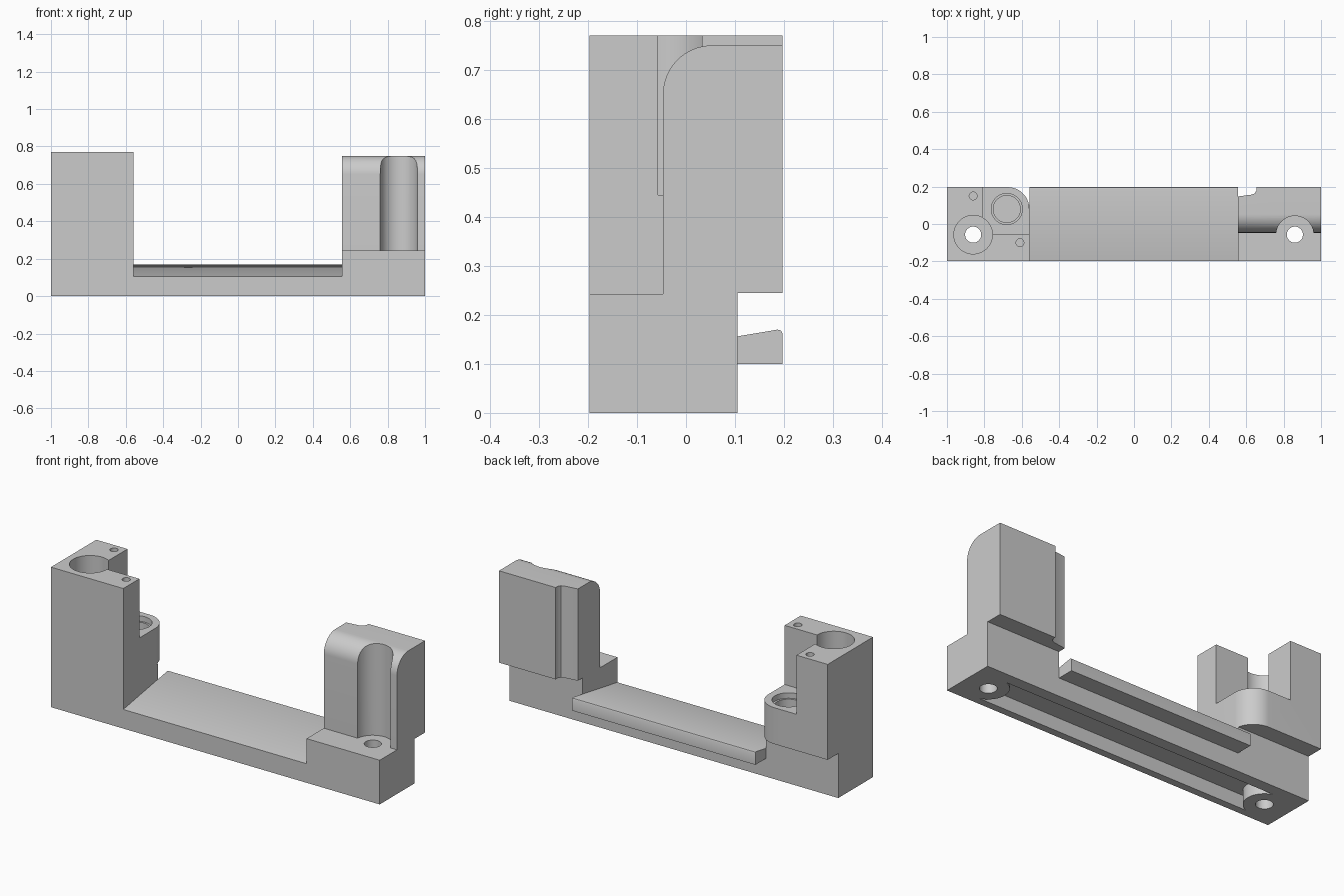
import bpy, bmesh
from math import sin, cos, radians
from mathutils import Vector

if "Cube" in bpy.data.objects:
    bpy.data.objects.remove(bpy.data.objects["Cube"])


def arc(cx, cy, r, a0, a1, n=16):
    """Points on an arc, angles in degrees."""
    return [(cx + r * cos(radians(a0 + (a1 - a0) * i / n)),
             cy + r * sin(radians(a0 + (a1 - a0) * i / n))) for i in range(n + 1)]


def prism(name, outline, lo, hi, axis='Z'):
    """Extrude an outline along Z (outline in x,y) or along X (outline in y,z)."""
    bm = bmesh.new()
    if axis == 'Z':
        pts, step = [(a, b, lo) for a, b in outline], Vector((0, 0, hi - lo))
    else:
        pts, step = [(lo, a, b) for a, b in outline], Vector((hi - lo, 0, 0))
    face = bm.faces.new([bm.verts.new(p) for p in pts])
    ext = bmesh.ops.extrude_face_region(bm, geom=[face])
    bmesh.ops.translate(bm, vec=step,
                        verts=[g for g in ext['geom'] if isinstance(g, bmesh.types.BMVert)])
    bmesh.ops.recalc_face_normals(bm, faces=bm.faces)
    me = bpy.data.meshes.new(name)
    bm.to_mesh(me)
    bm.free()
    ob = bpy.data.objects.new(name, me)
    bpy.context.collection.objects.link(ob)
    return ob


def cylinder(x, y, r, lo, hi):
    return prism("hole_cutter", arc(x, y, r, 0, 360, 64)[:-1], lo, hi)


def box(x0, x1, y0, y1, lo, hi):
    return prism("box_cutter", [(x0, y0), (x1, y0), (x1, y1), (x0, y1)], lo, hi)


def carve(ob, cutters):
    """Subtract each cutter, then smooth the curved walls."""
    bpy.ops.object.select_all(action='DESELECT')
    bpy.context.view_layer.objects.active = ob
    ob.select_set(True)
    for c in cutters:
        c.hide_render = True
        m = ob.modifiers.new("cut", 'BOOLEAN')
        m.operation, m.solver, m.object = 'DIFFERENCE', 'EXACT', c
        bpy.ops.object.modifier_apply(modifier=m.name)
        bpy.data.objects.remove(c)
    bpy.ops.object.shade_smooth_by_angle(angle=radians(30))


F, B, M = -0.197, 0.197, 0.105      # front, back, rear of the lower body
XL, XR = -0.56, 0.555               # inner faces of the towers
SX, SY, STEP = 0.86, -0.057, 0.243  # screw position and ledge height


def slot():
    """Underside channel, its ends curved around the screw bosses."""
    left = arc(-SX, SY, 0.103, 75, -75)
    right = arc(SX, SY, 0.103, 255, 105)
    return prism("slot_cutter", left + right, -0.1, 0.075)


# Sloped middle plate with its overhanging rear lip
plate = prism("middle_plate", [(F, 0), (M, 0), (M, 0.1), (B, 0.1), (B, 0.162),
                               (0.194, 0.168), (0.187, 0.17), (F, 0.105)], XL, XR, 'X')
carve(plate, [slot()])

# Left tower: corner pocket, rounded boss, stepped socket and screw holes
left = prism("left_tower", [(F, 0), (M, 0), (M, 0.245), (B, 0.245),
                            (B, 0.77), (F, 0.77)], -1, XL, 'X')
corner = arc(-0.675, 0.082, 0.115, 0, 90) + [(-0.675, 0.3), (-0.5, 0.3), (-0.5, 0.082)]
carve(left, [
    box(-0.81, -0.5, SY, 0.3, 0.445, 0.9),
    prism("corner_cutter", corner, 0.24, 0.6),
    cylinder(-0.68, 0.08, 0.083, 0.415, 0.6),
    cylinder(-0.68, 0.08, 0.072, 0.3, 0.6),
    cylinder(-SX, SY, 0.103, STEP, 0.9),
    cylinder(-SX, SY, 0.043, -0.1, 0.5),
    cylinder(-SX, 0.15, 0.021, 0.62, 0.9),
    cylinder(-0.61, -0.1, 0.021, 0.62, 0.9),
    slot(),
])

# Right tower: rounded front edge, screwdriver groove and rear notch
right = prism("right_tower", [(F, 0), (M, 0), (M, 0.245), (B, 0.245), (B, 0.75)]
              + arc(0.053, 0.65, 0.1, 90, 180) + [(-0.047, STEP), (F, STEP)], XR, 1, 'X')
notch = [(0.5, 0.14), (XR, 0.147), (0.63, 0.157), (0.646, 0.164), (0.655, 0.18),
         (0.657, 0.3), (0.5, 0.3)]
carve(right, [
    cylinder(SX, SY, 0.1, STEP, 0.9),
    cylinder(SX, SY, 0.043, -0.1, 0.5),
    prism("notch_cutter", notch, 0.2, 0.9),
    slot(),
])
